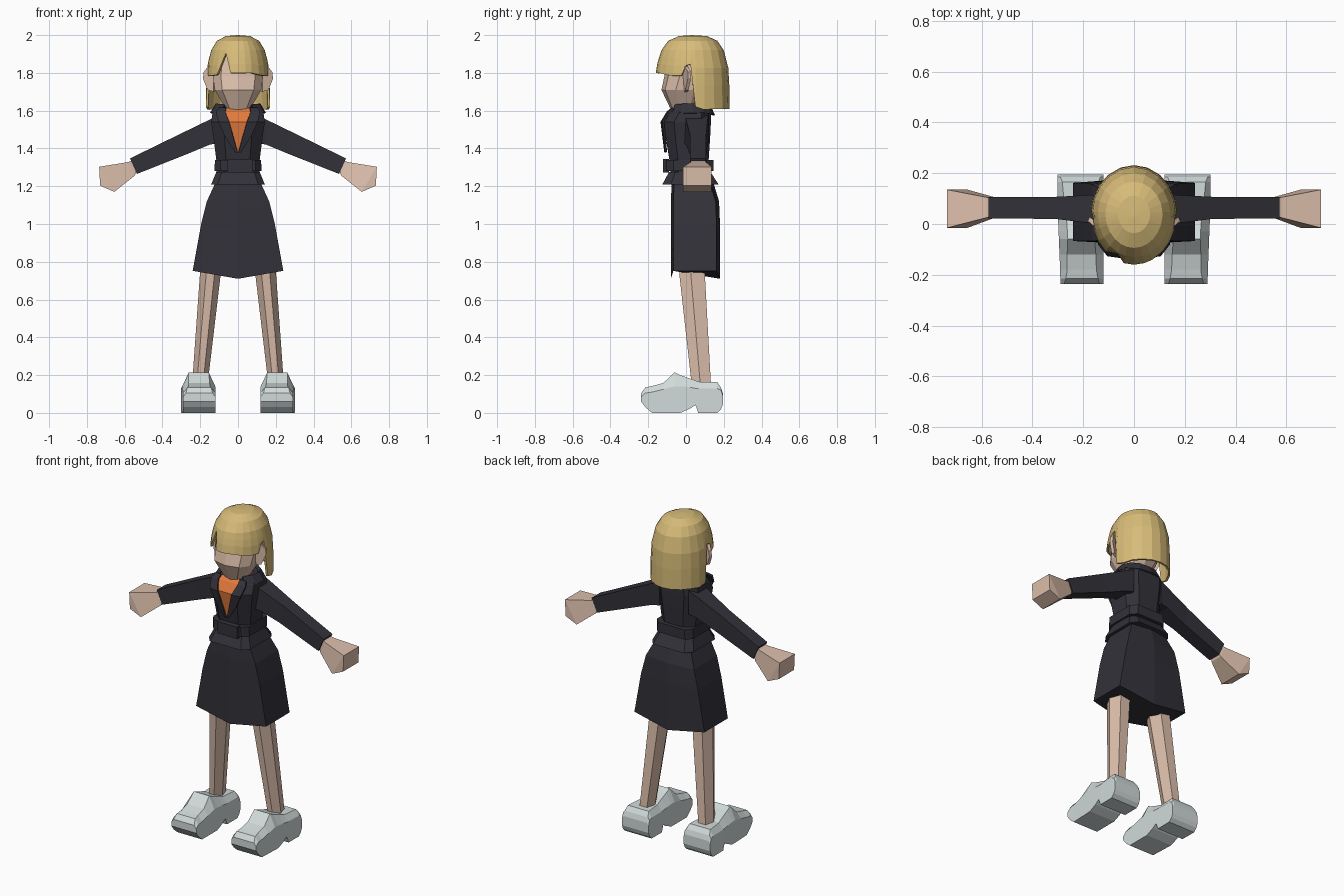
import bpy, bmesh, math
from mathutils import Vector

if "Cube" in bpy.data.objects:
    bpy.data.objects.remove(bpy.data.objects["Cube"])


def material(name, rgb):
    m = bpy.data.materials.new(name)
    m.diffuse_color = (*rgb, 1)
    m.use_nodes = True
    m.node_tree.nodes["Principled BSDF"].inputs["Base Color"].default_value = m.diffuse_color
    return m


SKIN = material("skin", (0.72, 0.52, 0.41))
HAIR = material("blonde", (0.68, 0.50, 0.19))
SUIT = material("dark suit", (0.032, 0.031, 0.041))
ORANGE = material("orange", (0.76, 0.19, 0.045))
SHOE = material("pale grey", (0.64, 0.70, 0.70))


def make(name, verts, faces, mat, thick=0):
    bm = bmesh.new()
    vs = [bm.verts.new(v) for v in verts]
    for f in faces:
        bm.faces.new([vs[i] for i in f])
    bmesh.ops.recalc_face_normals(bm, faces=bm.faces)
    me = bpy.data.meshes.new(name)
    bm.to_mesh(me)
    bm.free()
    me.materials.append(mat)
    ob = bpy.data.objects.new(name, me)
    bpy.context.collection.objects.link(ob)
    if thick:
        s = ob.modifiers.new("thickness", 'SOLIDIFY')
        s.thickness, s.offset = thick, 0
    return ob


def loft(name, rings, mat, caps=True, closed=True, thick=0):
    """Skin a list of equal-length rings."""
    n = len(rings[0])
    verts = [p for r in rings for p in r]
    faces = [(k * n + i, k * n + (i + 1) % n, (k + 1) * n + (i + 1) % n, (k + 1) * n + i)
             for k in range(len(rings) - 1) for i in range(n if closed else n - 1)]
    if caps:
        faces += [tuple(range(n)), tuple(range(len(verts) - n, len(verts)))]
    return make(name, verts, faces, mat, thick)


def flip(points, s):
    return [(x * s, y, z) for x, y, z in points]


def box_ring(z, hx, yf, yb, fx=0.55, fy=0.22):
    """Rectangle with cut corners, flat at the front."""
    d = (yb - yf) * fy
    half = [(fx * hx, yf), (hx, yf + d), (hx, yb - d), (fx * hx, yb)]
    return [(x, y, z) for x, y in half] + [(-x, y, z) for x, y in reversed(half)]


def oval_ring(z, hx, yf, yb, n=10, p=0.8):
    """Squarish oval with a vertex at front centre."""
    out = []
    for i in range(n):
        s, c = math.sin(2 * math.pi * i / n), math.cos(2 * math.pi * i / n)
        e = lambda v: math.copysign(abs(v) ** p, v) if abs(v) > 1e-6 else 0
        out.append((hx * e(s), (yf + yb) / 2 - (yb - yf) / 2 * e(c), z))
    return out


# Head, neck and ears
loft("head", [oval_ring(*r) for r in [
    (1.605, .065, -.08, .06), (1.71, .128, -.13, .12), (1.78, .138, -.115, .15),
    (1.87, .128, -.105, .17), (1.93, .09, -.06, .13), (1.96, .04, -.01, .08)]], SKIN)
loft("neck", [oval_ring(1.55, .06, -.05, .08), oval_ring(1.66, .055, -.045, .08)], SKIN)
for s in (-1, 1):
    ear = [(.125, 0, 1.70), (.158, .005, 1.71), (.182, .018, 1.77), (.178, .02, 1.805),
           (.155, .0, 1.835), (.125, -.01, 1.80)]
    make("ear", flip(ear, s), [range(6)], SKIN, 0.018)

# Hair: columns around the head, each hanging to its own hem height
fringe = [(0, 1.80), (14, 1.80), (26, 1.80), (42, 1.79), (57, 1.785), (71, 1.785), (78, 1.84),
          (85, 1.845), (93, 1.62), (108, 1.605), (125, 1.61), (143, 1.61), (162, 1.61), (180, 1.61)]
columns = fringe + [(360 - a, z) for a, z in reversed(fringe[1:-1])]
columns[-2] = (334, 1.905)          # parting in the fringe
profile = [(1.995, .38), (1.97, .67), (1.92, .85), (1.86, .95), (1.80, 1.0), (1.60, 1.02)]


def hair_scale(z):
    for (z0, s0), (z1, s1) in zip(profile, profile[1:]):
        if z >= z1:
            return s0 + (s1 - s0) * (z0 - z) / (z0 - z1)
    return profile[-1][1]


def hair_point(a, z):
    a, s = math.radians(a), hair_scale(z)
    return (.167 * s * math.sin(a), .04 - (.2 if math.cos(a) > 0 else .188) * s * math.cos(a), z)


rows = [[hair_point(a, z) for a, _ in columns] for z in (1.995, 1.97, 1.92)]
for t in (.3, .6, 1):
    rows.append([hair_point(a, 1.92 + (low - 1.92) * t) for a, low in columns])
n = len(columns)
hair_verts = [p for r in rows for p in r] + [(0, .03, 2.0)]
hair_faces = [(k * n + i, k * n + (i + 1) % n, (k + 1) * n + (i + 1) % n, (k + 1) * n + i)
              for k in range(5) for i in range(n)]
hair_faces += [(i, (i + 1) % n, 6 * n) for i in range(n)]
hair = make("hair", hair_verts, hair_faces, HAIR, 0.012)
hair.modifiers[0].offset = -1

# Jacket body
loft("jacket", [box_ring(*r) for r in [
    (1.24, .112, -.08, .12), (1.34, .115, -.088, .12), (1.46, .13, -.108, .128),
    (1.54, .142, -.118, .132), (1.59, .135, -.085, .132), (1.615, .09, -.055, .115)]], SUIT)
loft("jacket_hem", [box_ring(1.275, .115, -.09, .13, .75, .15),
                    box_ring(1.21, .142, -.125, .172, .75, .15)], SUIT)
loft("belt", [box_ring(1.28, .125, -.105, .145, .75, .15),
              box_ring(1.34, .122, -.105, .145, .75, .15)], SUIT)
loft("buckle", [[(x, y, z) for x, z in ((-.055, 1.272), (.08, 1.272), (.08, 1.345), (-.055, 1.345))]
                for y in (-.122, -.09)], SUIT)

# Shirt front and collar
vee = [(.002, -.098, 1.38), (.024, -.108, 1.46), (.046, -.118, 1.54), (.066, -.086, 1.592),
       (.062, -.06, 1.612)]
loft("shirt_front", [[(-x, y - .005, z), (x, y - .005, z)] for x, y, z in vee],
     ORANGE, caps=False, closed=False, thick=.006)
loft("shirt_collar", [oval_ring(1.57, .085, -.08, .10), oval_ring(1.622, .068, -.062, .09)],
     ORANGE, caps=False, thick=.006)

# Lapels and jacket collar
wide = (.012, .042, .058, .05, .04)
for s in (-1, 1):
    strips = [flip([(x, y - .011, z), (x + w, y - .009 + w * .1, z)], s)
              for (x, y, z), w in zip(vee, wide)]
    loft("lapel", strips, SUIT, caps=False, closed=False, thick=.012)
collar = [[(rx * math.sin(a), .025 - ry * math.cos(a), z + .012 * abs(math.sin(a)))
           for a in (math.radians(38 + i * 284 / 10) for i in range(11))]
          for z, rx, ry in ((1.575, .145, .125), (1.622, .118, .105), (1.59, .088, .09))]
loft("jacket_collar", collar, SUIT, caps=False, closed=False, thick=.008)

# Sleeves and hands
def slab(x_top, z_top, x_low, z_low, y0, y1):
    return [(x_top, y0, z_top), (x_top, y1, z_top), (x_low, y1, z_low), (x_low, y0, z_low)]


for s in (-1, 1):
    arm = [slab(.10, 1.575, .10, 1.43, -.015, .118), slab(.145, 1.555, .15, 1.42, 0, .115),
           slab(.31, 1.475, .27, 1.37, .02, .107), slab(.572, 1.347, .535, 1.265, .022, .107)]
    loft("sleeve", [flip(r, s) for r in arm], SUIT)
    hand = [slab(.56, 1.338, .54, 1.272, .03, .10), slab(.58, 1.328, .547, 1.256, .025, .105),
            slab(.735, 1.303, .655, 1.17, -.015, .135)]
    loft("hand", [flip(r, s) for r in hand], SKIN, caps=True)
    tip = [[(x, y, z) for x, z in ((.735, 1.303), (.73, 1.203), (.655, 1.17))] for y in (-.015, .135)]
    loft("fingers", [flip(r, s) for r in tip], SKIN)

# Skirt: six sides, dipping at the centre of the hem
def skirt_ring(z, hx, yf, yb, dip=0):
    return [(0, yf, z - dip), (hx, yf + .013, z), (hx, yb - .018, z),
            (0, yb, z - dip), (-hx, yb - .018, z), (-hx, yf + .013, z)]


loft("skirt", [skirt_ring(1.235, .112, -.075, .14), skirt_ring(1.12, .165, -.08, .175),
               skirt_ring(1.0, .195, -.08, .18), skirt_ring(.752, .24, -.08, .18, .042)], SUIT)

# Legs
for s in (-1, 1):
    leg = []
    for z, cx, hx, yf, yb in ((.85, .136, .058, -.04, .09), (.73, .147, .055, -.035, .10),
                              (.15, .202, .041, .03, .132)):
        mid = yf + (yb - yf) * .45
        leg.append(flip([(cx - .4 * hx, yf, z), (cx + .4 * hx, yf, z), (cx + hx, mid, z),
                         (cx + .6 * hx, yb, z), (cx - .6 * hx, yb, z), (cx - hx, mid, z)], s))
    loft("leg", leg, SKIN)

# Shoes: sections from toe to heel (y, sole height, side height, top height, top inset)
sections = [(-.237, .06, .085, .105, .015), (-.215, .03, .105, .135, .022), (-.18, .0, .11, .142, .028),
            (-.12, .0, .125, .158, .03), (-.06, .0, .14, .215, .035), (-.03, .0, .14, .20, .035),
            (.02, .022, .135, .182, .033), (.05, .042, .13, .172, .03), (.065, .0, .13, .165, .028),
            (.165, .0, .128, .163, .02), (.185, .02, .12, .135, .012), (.195, .045, .09, .105, .012)]
for s in (-1, 1):
    shoe = []
    for y, low, side, top, inset in sections:
        a, b = .12, .29 + .012 * min(1, max(0, (y + .2) / .3))
        shoe.append(flip([(a, y, low), (b, y, low), (b, y, side), (b - inset, y, top),
                          (a + inset, y, top), (a, y, side)], s))
    loft("shoe", shoe, SHOE)
